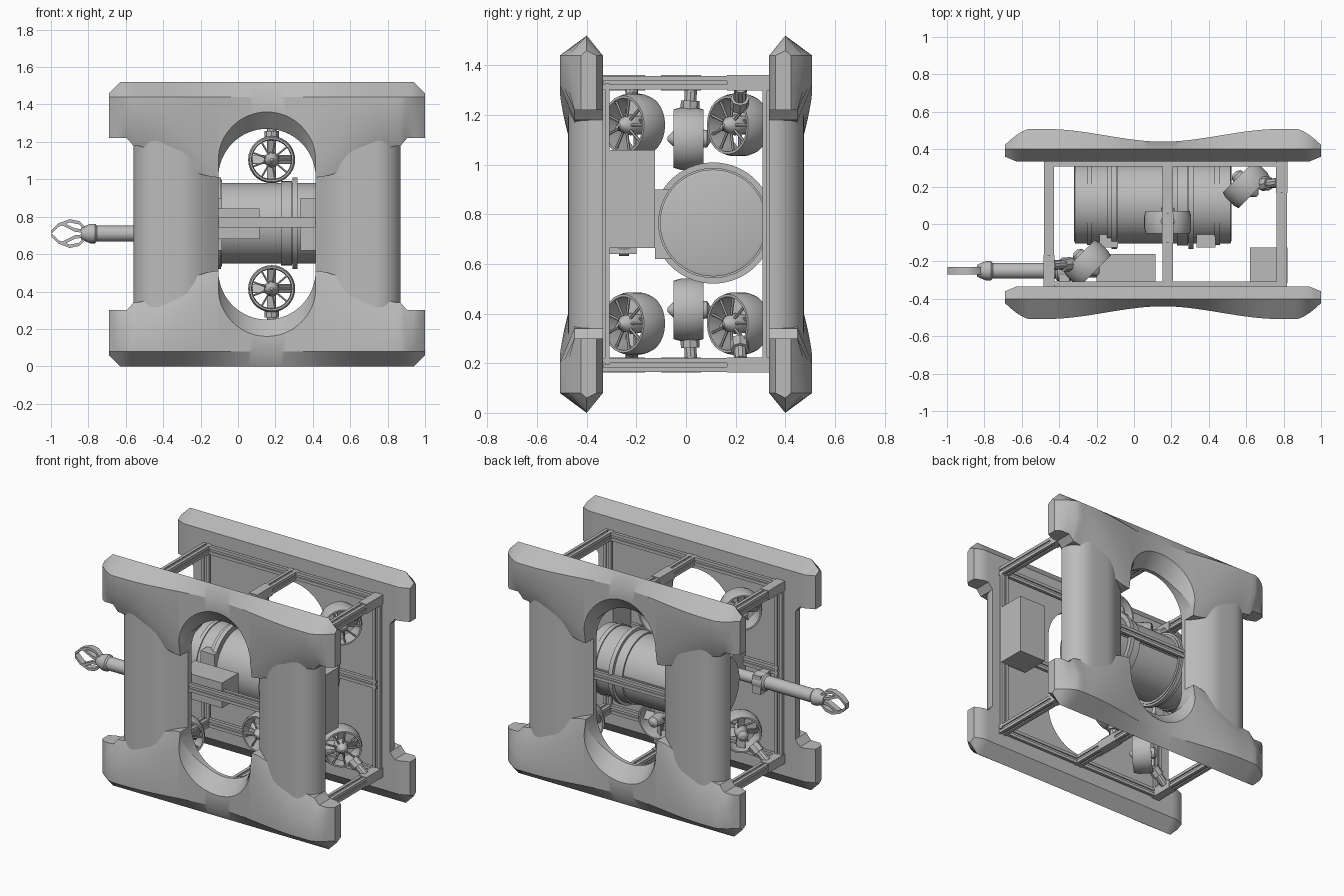
import bpy, bmesh, math
from mathutils import Vector, Matrix

if "Cube" in bpy.data.objects:
    bpy.data.objects.remove(bpy.data.objects["Cube"])

grey = bpy.data.materials.new("plain_grey")
grey.use_nodes = True
grey.diffuse_color = (0.5, 0.5, 0.5, 1)
grey.node_tree.nodes["Principled BSDF"].inputs["Base Color"].default_value = (0.5, 0.5, 0.5, 1)

CX, MID = 0.155, 0.76          # centre of the float panels


def finish(name, bm, loc=(0, 0, 0), angle=35, mirror=None):
    bmesh.ops.recalc_face_normals(bm, faces=bm.faces)
    me = bpy.data.meshes.new(name)
    bm.to_mesh(me)
    bm.free()
    me.materials.append(grey)
    me.shade_smooth()
    me.set_sharp_from_angle(angle=math.radians(angle))
    ob = bpy.data.objects.new(name, me)
    ob.location = loc
    bpy.context.collection.objects.link(ob)
    if mirror:
        mod = ob.modifiers.new("Mirror", 'MIRROR')
        mod.use_axis = mirror
        mod.use_mirror_merge = False
    return ob


def loft(bm, sections, closed=False):
    rings = [[bm.verts.new(p) for p in s] for s in sections]
    n = len(rings[0])
    pairs = list(zip(rings, rings[1:])) + ([(rings[-1], rings[0])] if closed else [])
    for a, b in pairs:
        for i in range(n):
            j = (i + 1) % n
            bm.faces.new((a[i], a[j], b[j], b[i]))
    if not closed:
        bm.faces.new(rings[0])
        bm.faces.new(rings[-1])


def lathe(bm, profile, mat, seg=32, closed=False):
    # profile of (position along axis, radius)
    loft(bm, [[mat @ Vector((r * math.cos(2 * math.pi * k / seg), r * math.sin(2 * math.pi * k / seg), h))
               for k in range(seg)] for h, r in profile], closed)


def box(bm, lo, hi):
    lo, hi = Vector(lo), Vector(hi)
    m = Matrix.Translation((lo + hi) / 2) @ Matrix.Diagonal((*(hi - lo), 1))
    bmesh.ops.create_cube(bm, size=1, matrix=m)


def along(a, b):
    # frame at a whose z axis points to b
    a, d = Vector(a), Vector(b) - Vector(a)
    return Matrix.Translation(a) @ d.to_track_quat('Z', 'Y').to_matrix().to_4x4()


def rod(bm, a, b, r, seg=16):
    lathe(bm, [(0, r), ((Vector(b) - Vector(a)).length, r)], along(a, b), seg)


def smooth(t):
    t = max(0, min(1, t))
    return t * t * (3 - 2 * t)


# Float panels: lofted bars, mirrored front/back and top/bottom
def bar_section(x):
    u = abs(x)
    end = max(0, (u - 0.715) / 0.13)
    outer = 0.44 + 0.068 * smooth(u / 0.62) - 0.085 * end ** 1.5
    if u < 0.26:
        low = 0.25 + math.sqrt(0.26 ** 2 - u * u)
        lip = 0.36 + 0.09 * (u / 0.26) ** 4
    else:
        low = 0.25 + 0.17 * smooth((u - 0.26) / 0.46) + 0.04 * min(1, end * 4)
        lip = 0.45
    edge = low + 0.09 + 0.05 * smooth((u - 0.2) / 0.3) * (1 - min(1, end * 3))
    tip = max(0, (u - 0.785) / 0.06)
    inner = 0.335 + 0.025 * tip
    top = 0.76 - 0.06 * tip
    return [(x, inner, low), (x, inner, 0.68), (x, 0.4, top), (x, outer, 0.68),
            (x, outer, edge), (x, min(lip, outer), low)]


bm = bmesh.new()
stations = sorted({round(s * v, 4) for s in (-1, 1) for v in
                   [0.26 * math.sin(k * math.pi / 32) for k in range(17)] +
                   [0.26 + 0.455 * k / 14 for k in range(15)] +
                   [0.73, 0.75, 0.785, 0.815, 0.845]})
loft(bm, [bar_section(x) for x in stations])
finish("float_bar", bm, (CX, 0, MID), 28, (False, True, True))

# Float columns on both sides of the opening
bm = bmesh.new()
col = [(0.26, 0.335), (0.26, 0.37)]
col += [(0.26 + 0.2 * k / 6, 0.37 + 0.105 * math.sin(k * math.pi / 12)) for k in range(1, 7)]
col += [(0.575 + 0.14 * math.sin(k * math.pi / 20), 0.345 + 0.13 * math.cos(k * math.pi / 20)) for k in range(11)]
col += [(0.715, 0.335)]
loft(bm, [[(x, y, z) for x, y in col] for z in (-0.45, 0.45)])
finish("float_column", bm, (CX, 0, MID), 40, (True, True, False))


# Slotted frame rails: core plus four corner strips
def rail(bm, a, b, w=0.055):
    a, b = Vector(a), Vector(b)
    axis = max(range(3), key=lambda i: abs(b[i] - a[i]))
    p, q = [i for i in range(3) if i != axis]

    def piece(cp, cq, half, trim=0):
        lo, hi = a.copy(), b.copy()
        for i, c in ((p, cp), (q, cq)):
            lo[i] += c - half
            hi[i] += c + half
        lo[axis] += trim
        hi[axis] -= trim
        box(bm, lo, hi)
    piece(0, 0, w * 0.36, 0.002)
    for sp in (-1, 1):
        for sq in (-1, 1):
            piece(sp * w * 0.32, sq * w * 0.32, w * 0.18)


LX, RX, LOW, HIGH, FY = -0.455, 0.79, 0.193, 1.33, 0.335
bm = bmesh.new()
for z in (LOW, HIGH):
    for x in (LX, 0.18, RX):
        rail(bm, (x, -FY, z), (x, FY, z))
for y in (-FY, FY):
    for z in (LOW, MID + 0.01, HIGH):
        rail(bm, (LX, y, z), (RX, y, z))
    for x in (LX, RX):
        rail(bm, (x, y, LOW), (x, y, HIGH))
finish("frame_rails", bm)

bm = bmesh.new()
for z in (LOW, HIGH):
    box(bm, (LX - 0.03, -0.335, z - 0.031), (LX + 0.03, -0.165, z + 0.031))
    box(bm, (RX - 0.03, 0.165, z - 0.031), (RX + 0.03, 0.335, z + 0.031))
    box(bm, (0.15, -0.1, z - 0.031), (0.21, 0.06, z + 0.031))
finish("thruster_mount_blocks", bm)

# Pressure hull with clamp rings
bm = bmesh.new()
hull = [(-0.32, 0.2), (-0.315, 0.215)]
for x, w, r in ((-0.24, 0.012, 0.222), (-0.115, 0.03, 0.23), (0.26, 0.03, 0.225), (0.445, 0.014, 0.222)):
    hull += [(x - w, 0.215), (x - w, r), (x + w, r), (x + w, 0.215)]
hull += [(0.515, 0.215), (0.52, 0.2)]
turn = Matrix.Translation((0, 0.11, 0.765)) @ Matrix.Rotation(math.pi / 2, 4, 'Y')
lathe(bm, hull, turn, 64)
for x in (-0.105, 0.305):
    lathe(bm, [(x - 0.014, 0.244), (x + 0.014, 0.244)], turn, 64)
finish("pressure_hull", bm)

# Hull brackets
bm = bmesh.new()
for x in (-0.135, 0.385):
    box(bm, (x - 0.05, -0.125, 0.62), (x + 0.05, -0.02, 0.9))
finish("hull_brackets", bm)

# Electronics box and valve box
bm = bmesh.new()
box(bm, (0.62, -0.315, 0.665), (0.82, -0.125, 1.06))
finish("electronics_box", bm)
bm = bmesh.new()
box(bm, (-0.2, -0.33, 0.68), (0.115, -0.16, 0.845))
finish("valve_box", bm)


# Ducted thrusters
def thruster(name, centre, axis, mount):
    c = Vector(centre)
    m = along(c, c + Vector(axis))
    bm = bmesh.new()
    lathe(bm, [(-0.06, 0.118), (-0.03, 0.126), (0.03, 0.126), (0.06, 0.118),
               (0.06, 0.108), (0, 0.104), (-0.06, 0.108)], m, 28, True)
    lathe(bm, [(-0.09, 0.012), (-0.075, 0.035), (0.02, 0.042), (0.06, 0.032), (0.085, 0.008)], m, 12)
    for k in range(9):
        spin = m @ Matrix.Rotation(2 * math.pi * k / 9, 4, 'Z')
        rod(bm, spin @ Vector((0.02, 0, 0.045)), spin @ Vector((0.108, 0, 0.045)), 0.006, 6)
    for k in range(4):
        blade = m @ Matrix.Rotation(math.pi * k / 2, 4, 'Z') @ Matrix.Translation((0.065, 0, -0.01)) \
            @ Matrix.Rotation(math.radians(35), 4, 'X') @ Matrix.Diagonal((0.075, 0.055, 0.006, 1))
        bmesh.ops.create_cube(bm, size=1, matrix=blade)
    # stem, collar and foot
    foot = Vector(mount)
    top = c + (foot - c).normalized() * 0.11
    rod(bm, top, foot, 0.026, 10)
    rod(bm, top, top.lerp(foot, 0.45), 0.038, 8)
    finish(name, bm, angle=30)


for tag, s in (("upper", 1), ("lower", -1)):
    rail_z = MID + s * 0.55
    thruster("side_thruster_" + tag, (0.18, 0.01, MID + s * 0.345), (0, -1, 0), (0.18, 0.02, rail_z))
    thruster("left_thruster_" + tag, (0.6, 0.21, MID + s * 0.4), (1, -1, 0), (0.77, 0.22, rail_z))
    thruster("right_thruster_" + tag, (-0.25, -0.21, MID + s * 0.4), (1, -1, 0), (-0.435, -0.22, rail_z))

# Manipulator arm
AY, AZ = -0.25, 0.71
bm = bmesh.new()
lathe(bm, [(-0.84, 0.03), (-0.82, 0.04), (-0.79, 0.052), (-0.765, 0.052), (-0.755, 0.042),
           (-0.42, 0.042), (-0.41, 0.055), (-0.34, 0.055), (-0.33, 0.035), (-0.19, 0.035)],
      Matrix.Translation((0, AY, AZ)) @ Matrix.Rotation(math.pi / 2, 4, 'Y'), 24)
box(bm, (-0.4, AY - 0.06, AZ - 0.07), (-0.345, AY + 0.05, AZ + 0.05))
finish("arm", bm)

# Gripper jaws: outer finger and inner link on each side
bm = bmesh.new()
paths = ([(-0.81, 0.02), (-0.85, 0.058), (-0.9, 0.068), (-0.96, 0.045), (-0.998, 0.008)],
         [(-0.81, 0.012), (-0.87, 0.018), (-0.915, 0.04), (-0.94, 0.052)])
for s in (-1, 1):
    for path in paths:
        loft(bm, [[(x + dx, AY + dy, AZ + s * (z + dz)) for dx, dy, dz in
                   ((0, -0.02, -0.009), (0, 0.02, -0.009), (0, 0.02, 0.009), (0, -0.02, 0.009))]
                  for x, z in path])
finish("gripper_jaws", bm)
